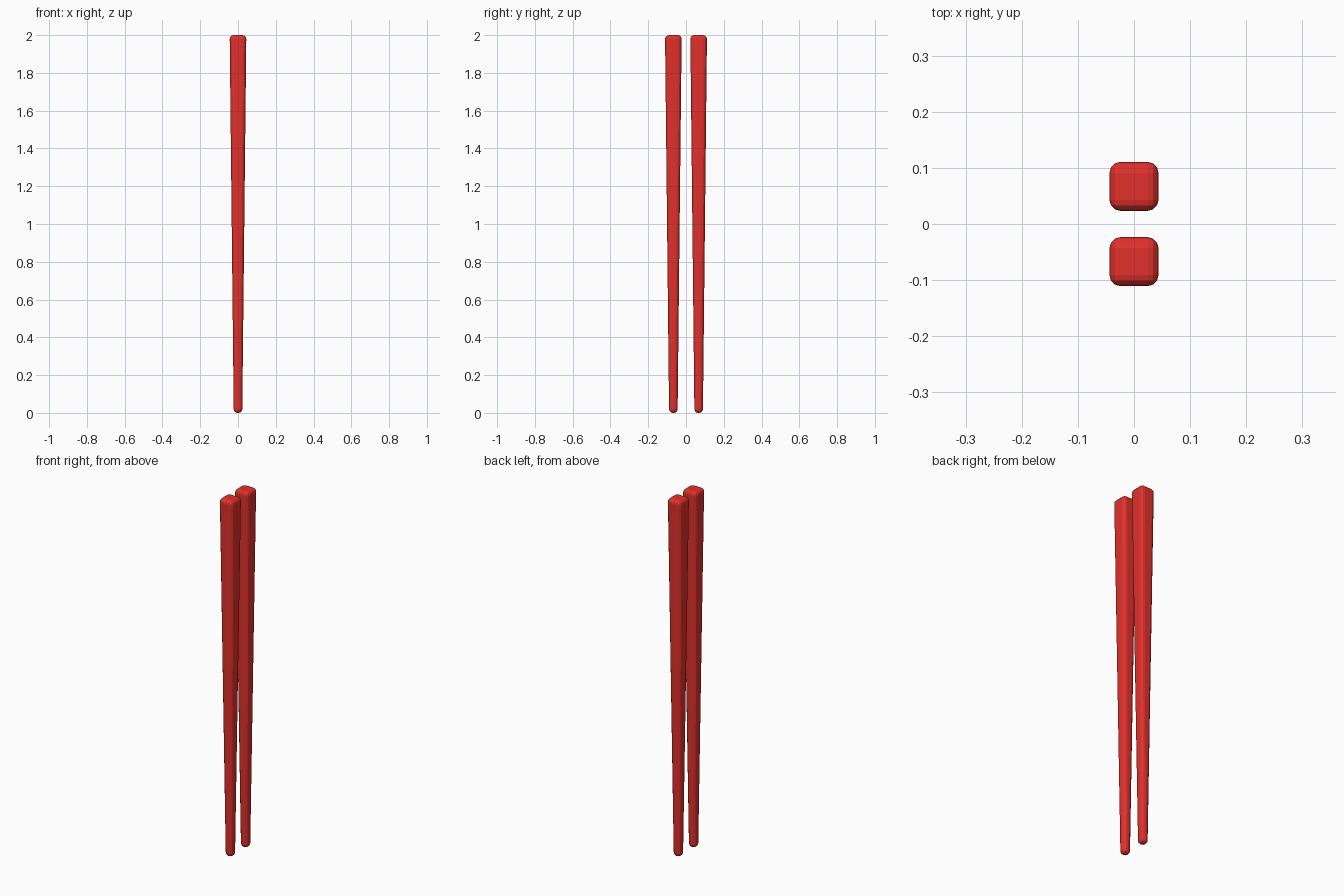
import bpy, bmesh

if "Cube" in bpy.data.objects:
    bpy.data.objects.remove(bpy.data.objects["Cube"])

red = bpy.data.materials.new("red_lacquer")
red.diffuse_color = (0.75, 0.03, 0.025, 1)
red.use_nodes = True
red.node_tree.nodes["Principled BSDF"].inputs["Base Color"].default_value = red.diffuse_color

TOP, TIP, HEIGHT, OFFSET = 0.044, 0.0225, 2.0, 0.067


def chopstick(name, y):
    # Tapered square bar with every edge rounded by the same amount
    bm = bmesh.new()
    bmesh.ops.create_cube(bm, size=2)
    for v in bm.verts:
        half = TOP if v.co.z > 0 else TIP
        v.co = (v.co.x * half, v.co.y * half, HEIGHT if v.co.z > 0 else 0)
    bmesh.ops.bevel(bm, geom=bm.edges[:], offset=0.02, segments=3,
                    profile=0.5, affect='EDGES', clamp_overlap=True)
    mesh = bpy.data.meshes.new(name)
    bm.to_mesh(mesh)
    bm.free()
    mesh.materials.append(red)
    obj = bpy.data.objects.new(name, mesh)
    obj.location.y = y
    bpy.context.collection.objects.link(obj)


# Matching pair, side by side
chopstick("front_chopstick", -OFFSET)
chopstick("back_chopstick", OFFSET)
